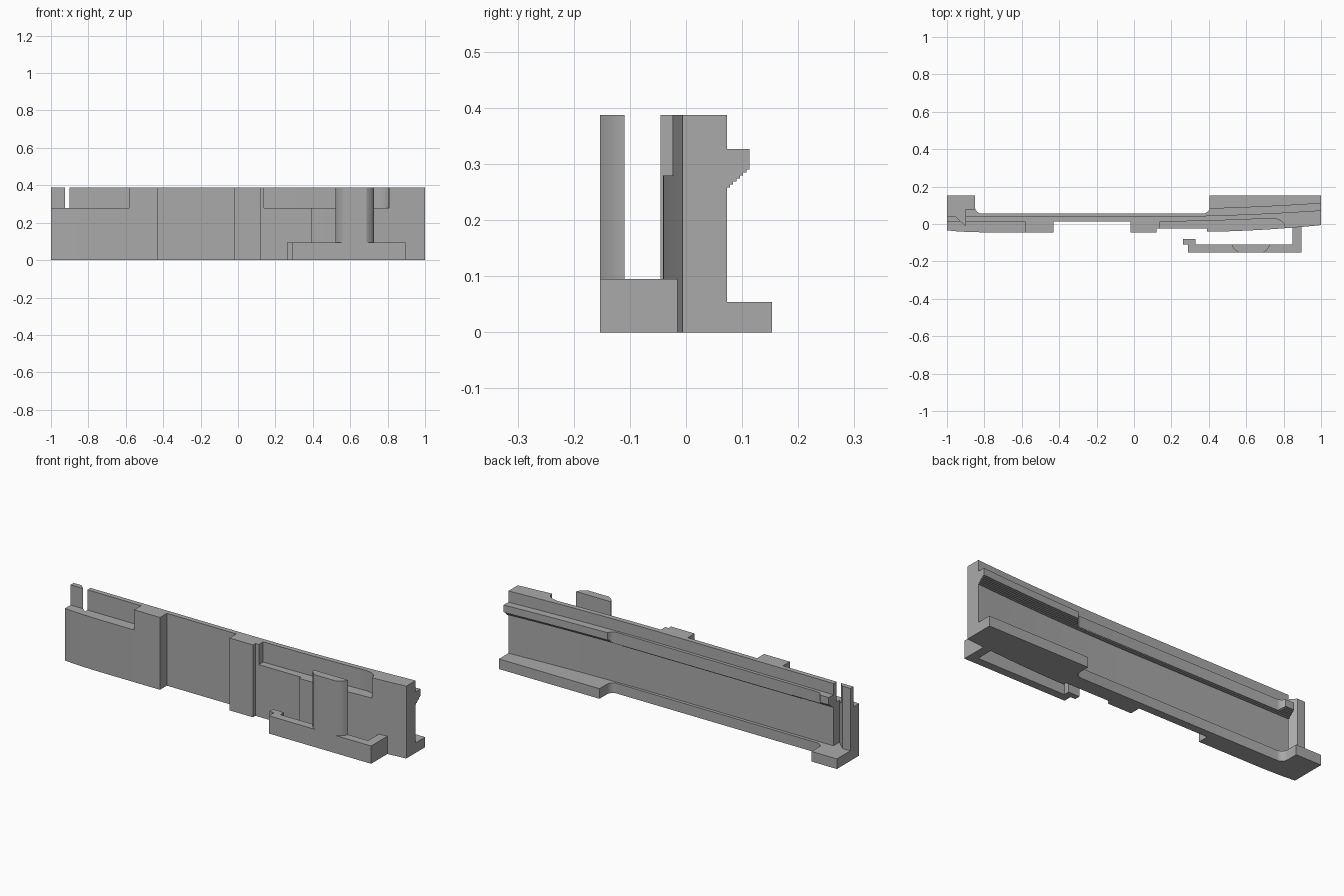
import bpy, bmesh, math

if "Cube" in bpy.data.objects:
    bpy.data.objects.remove(bpy.data.objects["Cube"])

grey = bpy.data.materials.new("plain grey")
grey.diffuse_color = (0.4, 0.4, 0.4, 1)
grey.use_nodes = True
grey.node_tree.nodes["Principled BSDF"].inputs["Base Color"].default_value = grey.diffuse_color


def prism(name, outline, z0, z1):
    """Upright prism over a plan outline."""
    bm = bmesh.new()
    face = bm.faces.new([bm.verts.new((x, y, z0)) for x, y in outline])
    top = bmesh.ops.extrude_face_region(bm, geom=[face])["geom"]
    for v in top:
        if isinstance(v, bmesh.types.BMVert):
            v.co.z = z1
    bmesh.ops.recalc_face_normals(bm, faces=bm.faces)
    mesh = bpy.data.meshes.new(name)
    bm.to_mesh(mesh)
    bm.free()
    mesh.materials.append(grey)
    ob = bpy.data.objects.new(name, mesh)
    bpy.context.collection.objects.link(ob)
    bpy.ops.object.select_all(action='DESELECT')
    ob.select_set(True)
    bpy.context.view_layer.objects.active = ob
    bpy.ops.object.shade_smooth_by_angle(angle=math.radians(25))
    return ob


def back(x):       # rear face of the wall, bowed toward the right end
    return 0.039 + 0.034 * max(x, 0) ** 2


def front(x):      # bowed front face on the right
    return -0.041 + 0.035 * ((x - 0.39) / 0.61) ** 1.7


def span(f, a, b, n=14):
    return [(a + (b - a) * i / n, f(a + (b - a) * i / n)) for i in range(n + 1)]


def arc(cx, cy, r, a0, a1, n=6):
    return [(cx + r * math.cos(math.radians(a0 + (a1 - a0) * i / n)),
             cy + r * math.sin(math.radians(a0 + (a1 - a0) * i / n))) for i in range(n + 1)]


# Shared runs of the plan outline, going left to right along the front
left_pad = [(-1, -0.034), (-0.95, -0.039), (-0.9, -0.042), (-0.8, -0.045)]
middle = [(-0.43, -0.045), (-0.43, 0.013), (-0.02, 0.013), (-0.02, -0.045),
          (0.12, -0.045), (0.12, -0.024)]
right_face = [(0.39, -0.024)] + span(front, 0.39, 1)
wall_back = span(back, 1, 0) + [(-0.9, 0.039)]
end_slot = [(-0.9, -0.01), (-0.953, 0.039), (-1, 0.039)]

# Flange outline at the back: wide at both ends, narrow and filleted between
trim = ([(1, 0.153), (0.405, 0.153)] + arc(0.37, 0.091, 0.035, 0, -90)
        + arc(-0.815, 0.091, 0.035, -90, -180) + [(-0.85, 0.153), (-1, 0.153)])

prism("base_flange", left_pad + middle + right_face + trim, 0, 0.054)
prism("lower_wall", left_pad + middle + right_face + wall_back + end_slot, 0.054, 0.279)

# Upper wall with the two front rebates, and the separate end post
notch = span(lambda x: back(x) - 0.027, 0.14, 0.74)
notch += [(0.77, 0.024), (0.79, 0.014), (0.803, 0.0), (0.808, front(0.808))]
prism("upper_wall",
      [(-0.9, 0.013), (-0.583, 0.013), (-0.583, -0.045)] + middle + [(0.14, -0.024)]
      + notch + span(front, 0.82, 1, 5) + wall_back, 0.279, 0.387)
prism("end_post", [(-1, 0.013), (-0.925, 0.013), (-0.953, 0.039), (-1, 0.039)],
      0.279, 0.387)


# Rear rail: one full layer over a flight of small steps, cut back along the middle
def rail(name, offset, z0, z1):
    pts = span(lambda x: back(x) + offset, 1, 0.405, 10)
    for x, y in trim[2:-2]:
        pts.append((x, min(y, back(x) + offset)))
    pts += [(-0.85, 0.039 + offset), (-0.9, 0.039 + offset), (-0.9, 0.03)]
    pts += span(lambda x: back(x) - 0.009, 0, 1)
    clean = [p for i, p in enumerate(pts)
             if i == 0 or math.dist(p, pts[i - 1]) > 1e-5]
    prism(name, clean, z0, z1)


rail("rear_rail", 0.040, 0.290, 0.327)
for k in range(6):
    rail("rail_step_%d" % (k + 1), 0.035 - 0.006 * k,
         0.290 - 0.0053 * (k + 1), 0.290 - 0.0053 * k)

# Front arm with its hooked end
prism("front_arm",
      [(0.895, -0.005), (0.895, -0.153), (0.29, -0.153), (0.29, -0.110), (0.262, -0.110),
       (0.262, -0.080), (0.328, -0.080), (0.328, -0.110), (0.847, -0.110), (0.847, -0.010)],
      0, 0.095)

# Upright tab on the arm, with hollow-rounded sides
left_side = [(0.522, -0.110), (0.530, -0.127), (0.544, -0.142), (0.562, -0.153)]
prism("upright_tab", left_side + [(1.25 - x, y) for x, y in reversed(left_side)],
      0.095, 0.387)
